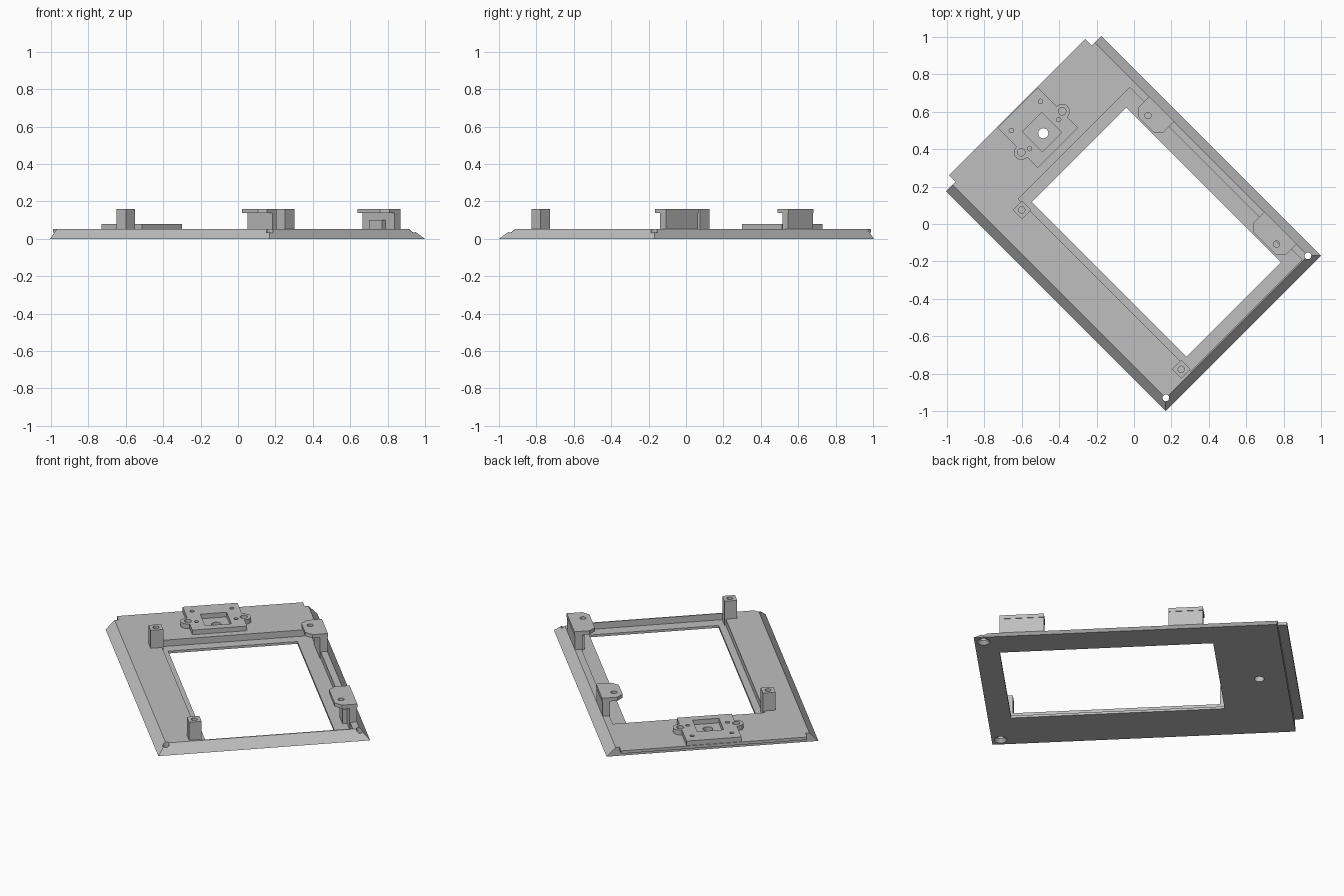
import bpy, bmesh, math

old = bpy.data.objects.get("Cube")
if old:
    bpy.data.objects.remove(old, do_unlink=True)

grey = bpy.data.materials.new("plain grey")
grey.use_nodes = True
COLOR = (0.52, 0.52, 0.52, 1)
grey.diffuse_color = COLOR
grey.node_tree.nodes["Principled BSDF"].inputs["Base Color"].default_value = COLOR
parts = []


def prism(name, outline, z0, z1, top=None):
    """Extrude an outline from z0 to z1, optionally tapering to another outline."""
    bm = bmesh.new()
    low = [bm.verts.new((u, v, z0)) for u, v in outline]
    high = [bm.verts.new((u, v, z1)) for u, v in (top or outline)]
    bm.faces.new(low[::-1])
    bm.faces.new(high)
    n = len(low)
    for i in range(n):
        j = (i + 1) % n
        bm.faces.new((low[i], low[j], high[j], high[i]))
    bmesh.ops.recalc_face_normals(bm, faces=bm.faces)
    mesh = bpy.data.meshes.new(name)
    bm.to_mesh(mesh)
    bm.free()
    mesh.materials.append(grey)
    obj = bpy.data.objects.new(name, mesh)
    bpy.context.scene.collection.objects.link(obj)
    parts.append(obj)
    return obj


def rect(u0, u1, v0, v1):
    return [(u0, v0), (u1, v0), (u1, v1), (u0, v1)]


def disc(u, v, r, n=24):
    return [(u + r * math.cos(math.tau * i / n), v + r * math.sin(math.tau * i / n))
            for i in range(n)]


def combine(obj, other, operation="DIFFERENCE"):
    """Apply a boolean and remove the helper."""
    mod = obj.modifiers.new("join", "BOOLEAN")
    mod.operation, mod.object, mod.solver = operation, other, "EXACT"
    bpy.context.view_layer.update()
    graph = bpy.context.evaluated_depsgraph_get()
    mesh = bpy.data.meshes.new_from_object(obj.evaluated_get(graph))
    obj.modifiers.clear()
    obj.data = mesh
    parts.remove(other)
    bpy.data.objects.remove(other, do_unlink=True)


def hole(obj, u, v, r, z0=-0.1, z1=0.3):
    combine(obj, prism("hole_cutter", disc(u, v, r), z0, z1))


# Bezel frame with sloping sides, end tongue, recess and window
frame = prism("bezel_frame", rect(-0.834, 0.827, -0.587, 0.587), 0, 0.052,
              rect(-0.834, 0.777, -0.537, 0.537))
combine(frame, prism("tongue", rect(-0.884, -0.8, -0.516, 0.516), 0.035, 0.052), "UNION")
combine(frame, prism("recess_cutter", rect(-0.533, 0.77, -0.343, 0.5), 0.014, 0.1))
combine(frame, prism("window_cutter", rect(-0.47, 0.7, -0.304, 0.412), -0.1, 0.1))
hole(frame, -0.686, 0, 0.027)
for side in (-1, 1):
    hole(frame, 0.778, side * 0.537, 0.018)
    combine(frame, prism("countersink_cutter", disc(0.778, side * 0.537, 0.036), -0.001, 0.018,
                         disc(0.778, side * 0.537, 0.018)))

# Square screw posts
for name, u in (("rear_post", -0.477), ("front_post", 0.728)):
    post = prism(name, rect(u - 0.035, u + 0.035, -0.406, -0.336), 0.01, 0.16)
    hole(post, u, -0.371, 0.017, 0.07)

# Overhanging clips along the long side
for name, u0, u1, hu in (("rear_clip", -0.425, -0.235, -0.357),
                         ("front_clip", 0.447, 0.69, 0.615)):
    c = 0.035
    clip = prism(name, [(u0, 0.54), (u0, 0.42 + c), (u0 + c, 0.42),
                        (u1 - c, 0.42), (u1, 0.42 + c), (u1, 0.54)], 0.138, 0.16)
    combine(clip, prism("clip_wall", rect(u0, u1, 0.495, 0.537), 0.01, 0.15), "UNION")
    hole(clip, hu, 0.463, 0.017, 0.1)
prism("clip_ledge", rect(0.52, 0.62, 0.47, 0.5), 0.01, 0.1)

# Raised sensor mount with ears, pocket and pin holes
mount = prism("sensor_mount", rect(-0.88, -0.575, -0.152, 0.152), 0.05, 0.08)
for side in (-1, 1):
    combine(mount, prism("ear", disc(-0.697, side * 0.155, 0.04), 0.05, 0.08), "UNION")
combine(mount, prism("pocket_cutter", rect(-0.77, -0.62, -0.073, 0.073), 0.04, 0.1))
for side in (-1, 1):
    hole(mount, -0.697, side * 0.155, 0.02, 0.055)
    for u in (-0.817, -0.68):
        hole(mount, u, side * 0.11, 0.012, 0.055)

# Turn the whole assembly diagonally
for obj in parts:
    obj.rotation_euler.z = -math.pi / 4
